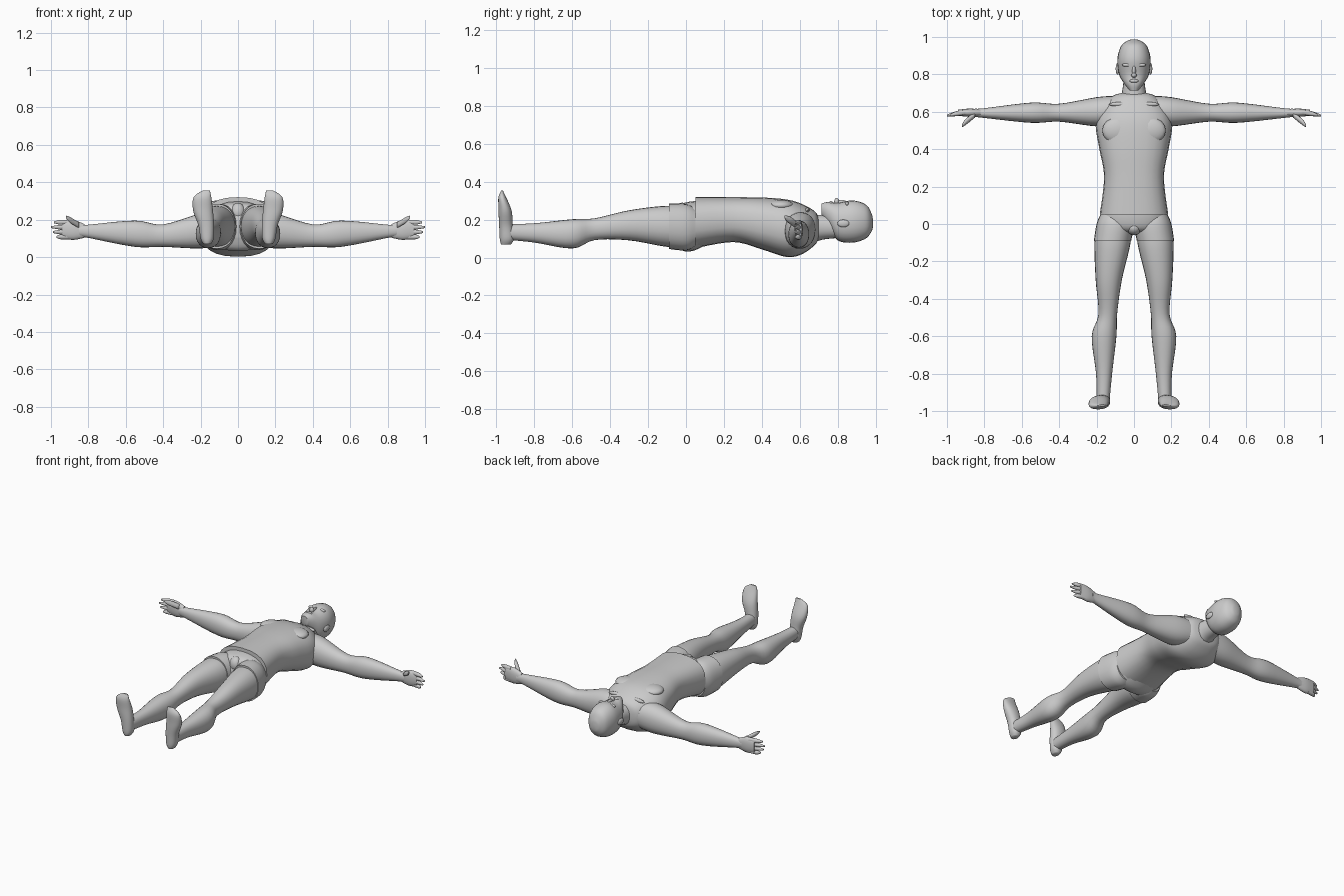
import bpy
import bmesh
from math import cos, sin, pi, copysign
from mathutils import Vector

if "Cube" in bpy.data.objects:
    bpy.data.objects.remove(bpy.data.objects["Cube"], do_unlink=True)

# Single plain material
grey = bpy.data.materials.new("plain grey")
grey.use_nodes = True
color = (0.6, 0.6, 0.6, 1)
grey.diffuse_color = color
grey.node_tree.nodes["Principled BSDF"].inputs["Base Color"].default_value = color


def finish(name, bm, mirrored):
    """Turn a bmesh into a smooth object, optionally mirrored across x."""
    bmesh.ops.recalc_face_normals(bm, faces=bm.faces)
    mesh = bpy.data.meshes.new(name)
    bm.to_mesh(mesh)
    bm.free()
    mesh.materials.append(grey)
    obj = bpy.data.objects.new(name, mesh)
    bpy.context.collection.objects.link(obj)
    if mirrored:
        obj.modifiers.new("mirror", "MIRROR").use_mirror_merge = False
    bpy.ops.object.select_all(action="DESELECT")
    obj.select_set(True)
    bpy.context.view_layer.objects.active = obj
    bpy.ops.object.shade_smooth_by_angle(angle=pi / 3)


def smooth_rows(rows, steps=5):
    """Run a flowing curve through the rows, yielding (progress, row)."""
    rows = [Vector(row) for row in rows]
    last = len(rows) - 1
    for i in range(last):
        start, end = rows[i], rows[i + 1]
        before = rows[max(i - 1, 0)]
        after = rows[min(i + 2, last)]
        for step in range(steps):
            t = step / steps
            bend = (2 * before - 5 * start + 4 * end - after) * t * t
            twist = (3 * start - before - 3 * end + after) * t * t * t
            yield (i + t) / last, start + ((end - before) * t + bend + twist) / 2
    yield 1, rows[last]


def loft(name, axis, rows, ratio=(1, 1), mirrored=True, sides=24, power=2.2):
    """Skin rounded sections; each row is (position, centre, centre, radius).

    The ratio is the section's depth over its width at the first and last row.
    """
    bm = bmesh.new()
    rings = []
    for progress, (pos, a, b, radius) in smooth_rows(rows):
        depth = radius * (ratio[0] + (ratio[1] - ratio[0]) * progress)
        ring = []
        for i in range(sides):
            c, s = cos(2 * pi * i / sides), sin(2 * pi * i / sides)
            u = a + radius * copysign(abs(c) ** (2 / power), c)
            v = b + depth * copysign(abs(s) ** (2 / power), s)
            place = {"x": (pos, u, v), "y": (u, pos, v), "z": (u, v, pos)}[axis]
            ring.append(bm.verts.new(place))
        rings.append(ring)
    for low, high in zip(rings, rings[1:]):
        for i in range(sides):
            j = (i + 1) % sides
            bm.faces.new((low[i], low[j], high[j], high[i]))
    bm.faces.new(rings[0])
    bm.faces.new(rings[-1])
    finish(name, bm, mirrored)


def blob(name, center, size, mirrored=False):
    """A small ellipsoid."""
    bm = bmesh.new()
    bmesh.ops.create_uvsphere(bm, u_segments=16, v_segments=10, radius=1)
    bmesh.ops.scale(bm, vec=size, verts=bm.verts)
    bmesh.ops.translate(bm, vec=center, verts=bm.verts)
    finish(name, bm, mirrored)


# Shirt and the waist, legs and front fold of the shorts
loft("shirt", "y", [
    (.05, 0, .185, .183), (.25, 0, .2, .16), (.4, 0, .18, .185),
    (.53, 0, .155, .205), (.61, 0, .15, .18), (.68, 0, .155, .12), (.7, 0, .155, .07)],
    ratio=(.74, .74), mirrored=False, power=2.5)
loft("shorts_waist", "y", [
    (.1, 0, .18, .16), (.03, 0, .165, .18), (-.03, 0, .16, .16), (-.06, 0, .16, .07)],
    ratio=(.73, .73), mirrored=False)
loft("shorts_leg", "y", [
    (.05, .1, .16, .08), (0, .1, .16, .1), (-.09, .115, .165, .1)],
    ratio=(1.25, 1.2))
blob("shorts_front", (0, -.02, .24), (.04, .04, .05))

# Legs from hip to ankle
loft("leg", "y", [
    (0, .11, .16, .09), (-.1, .115, .165, .097), (-.3, .135, .17, .07),
    (-.48, .14, .15, .05), (-.6, .16, .125, .066), (-.8, .16, .13, .043),
    (-.95, .165, .135, .034)],
    ratio=(1.1, 1.2))

# Feet with the toes pointing up
loft("foot", "z", [
    (.07, .165, -.95, .02), (.1, .165, -.945, .035), (.17, .17, -.95, .042),
    (.25, .187, -.955, .053), (.32, .19, -.97, .047), (.355, .17, -.97, .02)],
    ratio=(1.3, .2))

# Arms from shoulder to wrist
loft("arm", "x", [
    (.1, .61, .15, .075), (.2, .6, .14, .078), (.4, .595, .115, .048),
    (.55, .595, .125, .054), (.8, .593, .138, .026), (.85, .595, .14, .022)],
    ratio=(1.15, 1.4))

# Hands: palm on edge, four fingers and a thumb
loft("palm", "x", [
    (.82, .595, .14, .018), (.88, .595, .145, .022), (.94, .595, .148, .016)],
    ratio=(2, 2.8))
fingers = {"little": .97, "ring": .99, "middle": 1, "index": .985}
for i, (label, reach) in enumerate(fingers.items()):
    height = .108 + .026 * i
    loft(label + "_finger", "x",
         [(.9, .597, height, .013), (.95, .59, height, .013), (reach, .58, height, .005)],
         sides=10)
loft("thumb", "x", [
    (.85, .585, .17, .016), (.9, .545, .2, .016), (.92, .525, .215, .007)], sides=10)

# Neck and head
loft("neck", "y", [
    (.6, 0, .155, .09), (.68, 0, .155, .07), (.73, 0, .16, .06), (.82, 0, .16, .05)],
    ratio=(1, 1.1), mirrored=False)
loft("head", "y", [
    (.715, 0, .255, .025), (.75, 0, .23, .052), (.8, 0, .19, .08),
    (.88, 0, .19, .089), (.95, 0, .19, .07), (.98, 0, .185, .035), (.987, 0, .18, .01)],
    ratio=(1.2, 1.3), mirrored=False)

# Facial features
blob("nose_tip", (0, .795, .295), (.015, .013, .02))
blob("nose_bridge", (0, .82, .29), (.01, .03, .014))
blob("lips", (0, .765, .288), (.024, .01, .01))
blob("brow", (.034, .85, .283), (.03, .01, .012), True)
blob("ear", (.088, .83, .18), (.01, .032, .02), True)

# Collar bones and chest
blob("collar_bone", (.075, .64, .25), (.06, .012, .014), True)
blob("chest_muscle", (.09, .5, .275), (.08, .07, .03), True)
